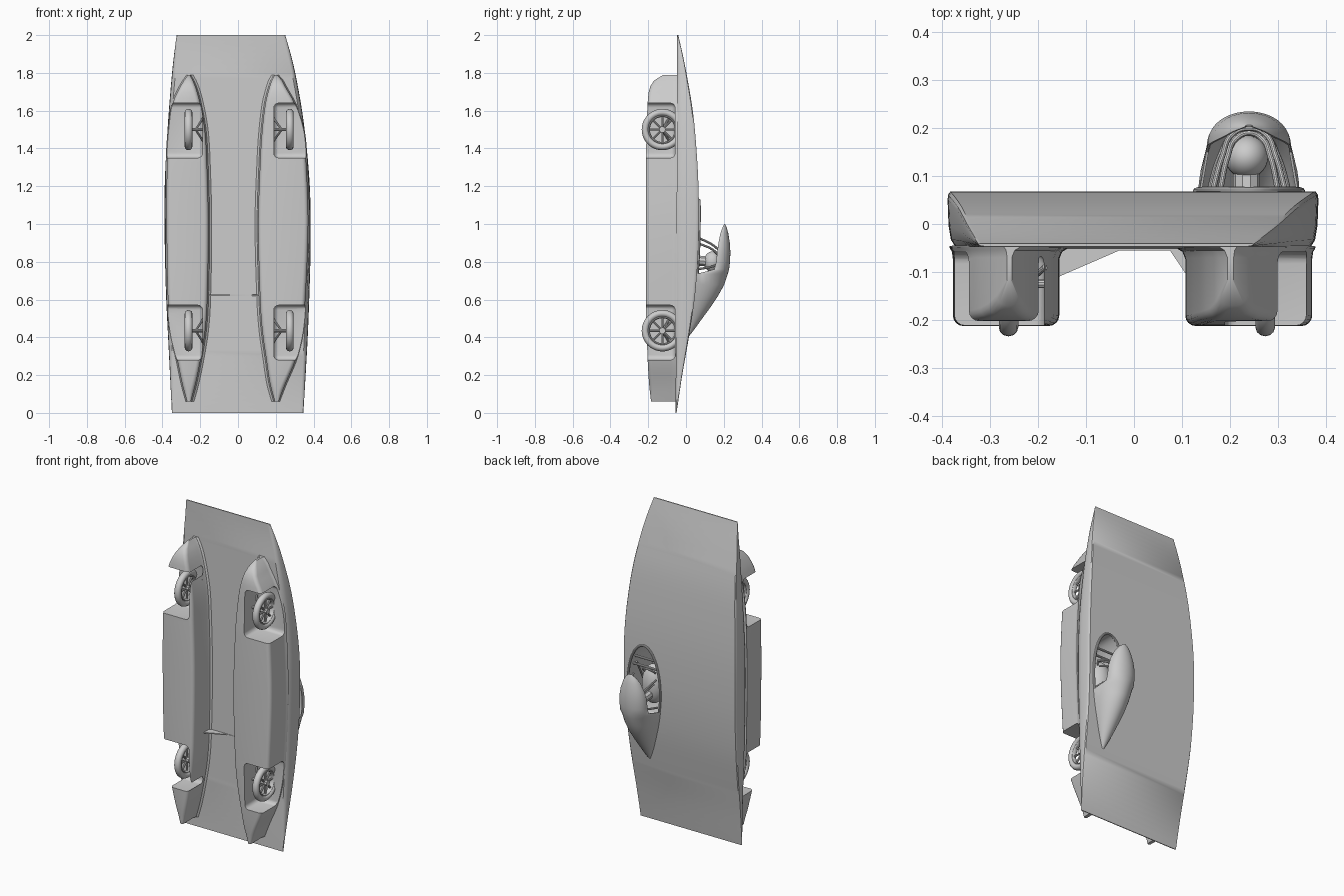
import bpy, bmesh, math
from mathutils import Vector

if "Cube" in bpy.data.objects:
    bpy.data.objects.remove(bpy.data.objects["Cube"])

def interp(table, z, col):
    """Smooth (Hermite) lookup of one column in a table keyed by z."""
    n = len(table)
    i = 0
    while i < n - 2 and z > table[i + 1][0]:
        i += 1
    def slope(k):
        a, b = table[max(k - 1, 0)], table[min(k + 1, n - 1)]
        return (b[col] - a[col]) / (b[0] - a[0])
    a, b = table[i], table[i + 1]
    h = b[0] - a[0]
    t = (z - a[0]) / h
    return ((2*t**3 - 3*t*t + 1) * a[col] + (t**3 - 2*t*t + t) * h * slope(i)
            + (3*t*t - 2*t**3) * b[col] + (t**3 - t*t) * h * slope(i + 1))

def finish(ob, angle=35):
    bpy.ops.object.select_all(action='DESELECT')
    ob.select_set(True)
    bpy.context.view_layer.objects.active = ob
    for m in list(ob.modifiers):
        bpy.ops.object.modifier_apply(modifier=m.name)
    bpy.ops.object.shade_smooth_by_angle(angle=math.radians(angle))

def loft(name, rings, closed=True):
    bm = bmesh.new()
    rows = [[bm.verts.new(p) for p in r] for r in rings]
    n = len(rows[0])
    for a, b in zip(rows, rows[1:]):
        for i in range(n if closed else n - 1):
            j = (i + 1) % n
            bm.faces.new((a[i], a[j], b[j], b[i]))
    if closed:
        bm.faces.new(rows[0])
        bm.faces.new(rows[-1])
    bmesh.ops.recalc_face_normals(bm, faces=bm.faces)
    me = bpy.data.meshes.new(name)
    bm.to_mesh(me)
    bm.free()
    ob = bpy.data.objects.new(name, me)
    bpy.context.collection.objects.link(ob)
    return ob

def box(name, lo, hi, bevel=0.0):
    lo, hi = Vector(lo), Vector(hi)
    bpy.ops.mesh.primitive_cube_add(size=1, location=(lo + hi) / 2)
    ob = bpy.context.object
    ob.name = name
    ob.scale = hi - lo
    bpy.ops.object.transform_apply(location=False, rotation=False, scale=True)
    if bevel:
        m = ob.modifiers.new("bevel", 'BEVEL')
        m.width, m.segments = bevel, 4
    finish(ob)
    return ob

def tube(name, pts, r, cyclic=False, smooth=True):
    cu = bpy.data.curves.new(name, 'CURVE')
    cu.dimensions = '3D'
    cu.bevel_depth, cu.bevel_resolution, cu.use_fill_caps = r, 3, True
    sp = cu.splines.new('BEZIER')
    sp.bezier_points.add(len(pts) - 1)
    for b, p in zip(sp.bezier_points, pts):
        b.co = p
        b.handle_left_type = b.handle_right_type = 'AUTO' if smooth else 'VECTOR'
    sp.use_cyclic_u = cyclic
    ob = bpy.data.objects.new(name, cu)
    bpy.context.collection.objects.link(ob)
    bpy.ops.object.select_all(action='DESELECT')
    ob.select_set(True)
    bpy.context.view_layer.objects.active = ob
    bpy.ops.object.convert(target='MESH')
    finish(bpy.context.object)

def cut(ob, cutter):
    m = ob.modifiers.new("cut", 'BOOLEAN')
    m.operation, m.object, m.solver = 'DIFFERENCE', cutter, 'EXACT'
    finish(ob)

# Main deck: thin wing-like body, columns are z, left x, right x, top y
BODY = [(0, -.35, .346, -.05), (.2, -.36, .358, -.02), (.4, -.37, .369, .015),
        (.6, -.38, .377, .045), (.8, -.386, .383, .062), (1, -.389, .385, .068),
        (1.2, -.388, .38, .066), (1.4, -.379, .364, .055), (1.6, -.366, .339, .036),
        (1.8, -.349, .303, .002), (1.9, -.338, .279, -.018), (2, -.325, .25, -.041)]
deck_y = lambda z: interp(BODY, z, 3)
under_y = lambda z: -.055 + .004 * z

def body_ring(z):
    xl, xr, t = (interp(BODY, z, c) for c in (1, 2, 3))
    b = under_y(z)
    h = t - b
    side = [(.006, 0), (.001, .06), (0, .15), (.002, .6), (.007, .85), (.018, 1)]
    right = [(xr - d, z, t - h * f) for d, f in side]
    left = [(xl + d, z, t - h * f) for d, f in reversed(side)]
    return [(x, y, zz) for x, zz, y in right + left]

body = loft("main_body", [body_ring(2 * i / 60) for i in range(61)])

# Wheel fairings (pods): columns z, inner x, outer x, bottom y
LEFT = [(.06, -.25, -.27, -.185), (.15, -.225, -.295, -.195), (.28, -.198, -.322, -.203),
        (.42, -.175, -.355, -.208), (.57, -.163, -.37, -.212), (1, -.156, -.378, -.213),
        (1.35, -.165, -.375, -.212), (1.5, -.175, -.365, -.208), (1.64, -.2, -.345, -.203),
        (1.72, -.222, -.31, -.192), (1.77, -.243, -.28, -.16), (1.79, -.255, -.265, -.12)]
RIGHT = [(.06, .195, .215, -.185), (.15, .17, .25, -.195), (.28, .15, .305, -.203),
         (.42, .13, .34, -.208), (.57, .118, .355, -.212), (1, .107, .372, -.213),
         (1.35, .118, .36, -.212), (1.5, .128, .345, -.208), (1.64, .145, .3, -.203),
         (1.72, .165, .255, -.192), (1.77, .182, .228, -.16), (1.79, .195, .208, -.12)]

def pod_ring(table, z, end=0):
    xi, xo, yb = (interp(table, z, c) for c in (1, 2, 3))
    s = 1 if xi < xo else -1          # direction from inner to outer side
    yt = under_y(z)
    r = min(.022, abs(xo - xi) * .42)
    arc = [(r * (1 - math.cos(a)), r * (1 - math.sin(a))) for a in
           [math.pi / 2 * k / 4 for k in range(5)]]
    inner = [(-.02, yt + .004), (-.016, yt - .001), (-.006, yt - .007), (0, yt - .022)]
    inner += [(d, yb + e) for d, e in arc]
    outer = [(-.007, yt + .004), (-.006, yt - .001), (-.002, yt - .007), (0, yt - .022)]
    outer += [(d, yb + e) for d, e in arc]
    return ([(xi + s * d, y, z) for d, y in inner] +
            [(xo - s * d, y, z) for d, y in reversed(outer)])

pods = {}
for name, table in (("left", LEFT), ("right", RIGHT)):
    pods[name] = loft(name + "_wheel_fairing",
                      [pod_ring(table, .06 + 1.73 * i / 56) for i in range(57)])

# Wheel openings, open to the outside and underneath
WELLS = [(.28, .57), (1.35, 1.64)]
for name, xa, xb in (("left", -.5, -.188), ("right", .19, .5)):
    for z0, z1 in WELLS:
        c = box("well_cutter", (xa, -.3, z0), (xb, -.058, z1), .025)
        cut(pods[name], c)
        bpy.data.objects.remove(c)

# Cockpit opening through deck and right fairing
CX, CZ = .24, .86
def oval(y, k=1.0, n=40):
    return [(CX + .108 * k * math.cos(2 * math.pi * i / n), y,
             CZ + .26 * k * math.sin(2 * math.pi * i / n)) for i in range(n)]
cutter = loft("cockpit_cutter", [oval(-.17), oval(.3)])
cut(pods["right"], cutter)
cut(body, cutter)
bpy.data.objects.remove(cutter)
finish(pods["left"])
tube("cockpit_rim", [(x, deck_y(z) + .003, z) for x, y, z in oval(0, 1.02)], .007, True)

# Canopy: tail fairing on the deck running into an overhanging head cap
def arch(z, w, yb, yt, n=20):
    return [(CX - w * math.cos(math.pi * i / n),
             yb + (yt - yb) * math.sin(math.pi * i / n) ** .9, z) for i in range(n + 1)]
CANOPY = [(.4, .004, .012), (.45, .026, .05), (.5, .045, .086), (.56, .064, .13),
          (.62, .082, .17), (.68, .096, .203), (.735, .106, .221)]
rings = [arch(z, w, deck_y(z) - .004, t) for z, w, t in CANOPY]
CAP = [(.76, .089, .15, .228), (.8, .088, .16, .233), (.85, .086, .165, .235),
       (.9, .075, .172, .232), (.95, .054, .182, .224), (.98, .034, .193, .216),
       (1, .008, .203, .207)]
rings += [arch(*row) for row in CAP]
canopy = loft("canopy_shell", rings, closed=False)
m = canopy.modifiers.new("thickness", 'SOLIDIFY')
m.thickness, m.offset = .005, -1
finish(canopy, 50)

# Roll hoops, braces and steering bar
for i, (w, z0, z1, y1) in enumerate([(.078, .93, .85, .2), (.062, .9, .83, .19), (.085, .76, .79, .195)]):
    side = [(-w, .06, z0), (-w * .72, .14, (z0 + z1) / 2), (-w * .4, y1 - .01, z1), (0, y1, z1)]
    pts = side + [(-x, y, z) for x, y, z in reversed(side[:-1])]
    tube("roll_hoop_%d" % i, [(CX + x, y, z) for x, y, z in pts], .006)
for s in (-1, 1):
    tube("cockpit_brace", [(CX + s * .07, .04, 1.0), (CX + s * .05, -.08, .72)], .006)
for z in (.98, 1.03):
    tube("cross_bar", [(CX - .1, .035, z), (CX + .1, .035, z)], .007)
tube("steering_wheel", [(CX + .04 * math.cos(a), .02 + .02 * math.sin(a), .95 + .02 * math.sin(a))
                        for a in [k * math.pi / 4 for k in range(8)]], .005, True)

# Driver: helmet, neck, torso and seat back
def ball(name, loc, scale):
    bpy.ops.mesh.primitive_uv_sphere_add(segments=28, ring_count=16, radius=1, location=loc)
    ob = bpy.context.object
    ob.name, ob.scale = name, scale
    finish(ob)
ball("helmet", (.235, .14, .8), (.045, .045, .055))
tube("neck", [(.235, .125, .8), (.235, .03, .81)], .028, smooth=False)
ball("torso", (.235, -.02, .86), (.07, .06, .12))
box("seat_back", (.16, -.12, .7), (.32, .06, .72), .008)

# Wheels: tyre, rim, hub, spokes and axle
def wheel(x, z, wall):
    y, rot = -.125, (0, math.pi / 2, 0)
    def ring(name, R, r, sx):
        bpy.ops.mesh.primitive_torus_add(location=(x, y, z), rotation=rot, major_radius=R,
                                         minor_radius=r, major_segments=48, minor_segments=12)
        ob = bpy.context.object
        ob.name, ob.scale = name, (1, 1, sx)
        finish(ob)
    ring("tyre", .091, .0185, 1.1)
    ring("rim", .072, .006, 2.4)
    tube("hub", [(x - .02, y, z), (x + .02, y, z)], .017, smooth=False)
    for k in range(8):
        a = k * math.pi / 4
        d = Vector((0, math.cos(a), math.sin(a)))
        o = Vector((x, y, z))
        tube("spoke", [o + d * .012, o + d * .073], .006, smooth=False)
    tube("axle", [(x, y, z), (wall, y, z)], .009, smooth=False)
    for dz in (-.06, .06):
        tube("suspension_arm", [((x + wall) / 2, y, z), (wall, -.09, z + dz)], .006, smooth=False)

for z in (.435, 1.5):
    wheel(-.262, z, -.186)
    wheel(.274, z, .188)

# Thin arched web between the fairings
web = [(-.157, -.045), (-.157, -.11), (-.03, -.055), (.075, -.055), (.112, -.11), (.112, -.045)]
finish(loft("underbody_web", [[(x, y, z) for x, y in web] for z in (.62, .626)]))
